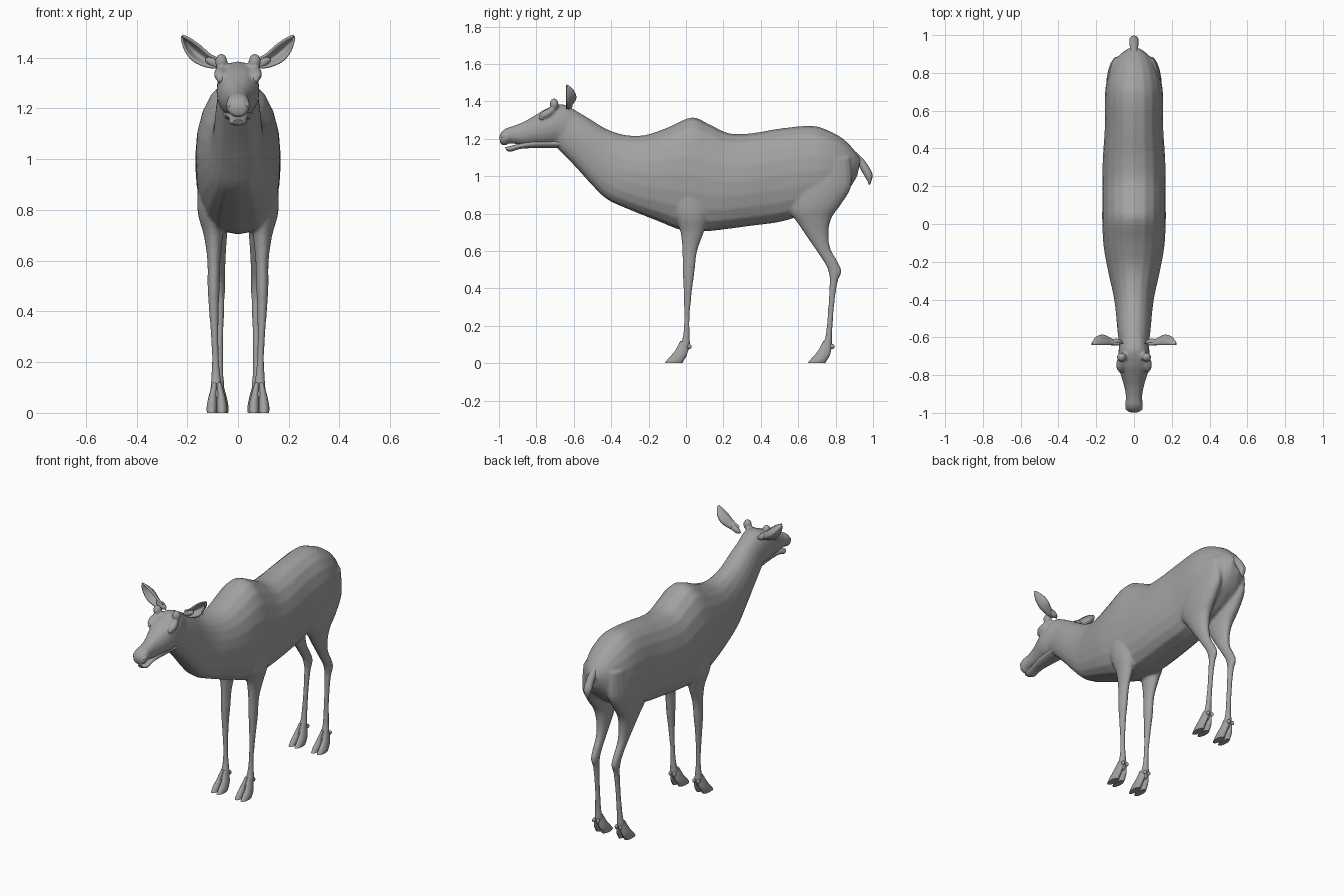
import bpy
import bmesh
from math import sin, cos, pi, copysign
from mathutils import Vector, Matrix

old = bpy.data.objects.get("Cube")
if old:
    bpy.data.objects.remove(old, do_unlink=True)

# One plain grey coat
coat = bpy.data.materials.new("grey coat")
coat.use_nodes = True
GREY = (0.36, 0.36, 0.36, 1)
coat.diffuse_color = GREY
coat.node_tree.nodes["Principled BSDF"].inputs["Base Color"].default_value = GREY


def finish(name, bm, mirrored=False, angle=pi / 3):
    """Turn a bmesh into a smooth-shaded object, optionally mirrored in x."""
    bmesh.ops.recalc_face_normals(bm, faces=bm.faces)
    mesh = bpy.data.meshes.new(name)
    bm.to_mesh(mesh)
    bm.free()
    mesh.materials.append(coat)
    obj = bpy.data.objects.new(name, mesh)
    bpy.context.collection.objects.link(obj)
    bpy.ops.object.select_all(action="DESELECT")
    obj.select_set(True)
    bpy.context.view_layer.objects.active = obj
    bpy.ops.object.shade_smooth_by_angle(angle=angle)
    if mirrored:
        obj.modifiers.new("Mirror", "MIRROR")
    return obj


def spline(rows, steps):
    """Catmull-Rom interpolation through rows of numbers."""
    result = []
    for i in range(len(rows) - 1):
        p = [Vector(rows[max(0, min(len(rows) - 1, i + k))]) for k in (-1, 0, 1, 2)]
        for s in range(steps):
            t = s / steps
            result.append(p[1] + (p[2] - p[0]) * (t / 2)
                          + (p[0] * 2 - p[1] * 5 + p[2] * 4 - p[3]) * (t * t / 2)
                          + (p[1] * 3 - p[0] - p[2] * 3 + p[3]) * (t ** 3 / 2))
    result.append(Vector(rows[-1]))
    return result


def loft(bm, rings, side=1, upper=1.0, lower=1.0, sides=20, steps=4):
    """Closed tube; each ring is (y, z) of one edge, (y, z) of the other,
    half width and x centre. upper / lower below one make the halves boxier."""
    loops = []
    for ya, za, yb, zb, width, centre in spline(rings, steps):
        loop = []
        for k in range(sides):
            c, s = cos(2 * pi * k / sides), sin(2 * pi * k / sides)
            power = upper if c > 0 else lower
            x = centre + width * copysign(abs(s) ** power, s)
            t = (1 + c) / 2
            loop.append(bm.verts.new((x * side, yb + (ya - yb) * t, zb + (za - zb) * t)))
        loops.append(loop)
    for lo, hi in zip(loops, loops[1:]):
        for k in range(sides):
            n = (k + 1) % sides
            bm.faces.new((lo[k], lo[n], hi[n], hi[k]))
    bm.faces.new(loops[0])
    bm.faces.new(loops[-1])


def ball(bm, place, size, tilt=0.0, axis="Y"):
    """Ellipsoid with the given radii."""
    matrix = (Matrix.Translation(place) @ Matrix.Rotation(tilt, 4, axis)
              @ Matrix.Diagonal((*size, 1)))
    bmesh.ops.create_uvsphere(bm, u_segments=16, v_segments=10, radius=1, matrix=matrix)


def central(rows):
    return [(*row, 0) for row in rows]


# Trunk and neck: top edge, bottom edge, half width
trunk = central([
    (-.62, 1.37, -.70, 1.16, .075), (-.52, 1.31, -.60, 1.06, .088),
    (-.42, 1.25, -.50, .95, .097), (-.32, 1.22, -.42, .875, .11),
    (-.22, 1.22, -.30, .82, .135), (-.1, 1.26, -.15, .76, .16),
    (.03, 1.315, -.02, .71, .168), (.12, 1.28, .1, .705, .168),
    (.23, 1.23, .2, .715, .168), (.35, 1.23, .35, .735, .165),
    (.5, 1.255, .5, .755, .155), (.67, 1.27, .62, .79, .155),
    (.76, 1.245, .72, .82, .148), (.84, 1.2, .8, .87, .122),
    (.9, 1.14, .87, .93, .085), (.935, 1.09, .915, 1, .035)])

# Head: forehead edge, mouth edge, half width
head = central([
    (-.57, 1.34, -.62, 1.12, .07), (-.66, 1.385, -.68, 1.16, .082),
    (-.74, 1.365, -.74, 1.16, .084), (-.8, 1.33, -.8, 1.165, .07),
    (-.86, 1.295, -.86, 1.165, .052), (-.92, 1.27, -.91, 1.172, .043),
    (-.96, 1.257, -.945, 1.175, .047), (-.985, 1.238, -.965, 1.165, .045),
    (-1, 1.21, -.99, 1.168, .03)])

# Legs: front edge, back edge, half width, distance from the middle
front_leg = [
    (-.1, .95, .13, .95, .055, .1), (-.065, .8, .12, .8, .055, .105),
    (-.03, .7, .095, .7, .038, .097), (-.02, .6, .06, .6, .026, .095),
    (-.018, .5, .045, .48, .024, .096), (-.014, .4, .034, .4, .019, .095),
    (-.01, .25, .02, .25, .014, .09), (-.016, .15, .02, .15, .018, .087),
    (-.032, .1, .022, .09, .024, .085), (-.055, .06, .005, .05, .022, .083)]
hind_leg = [
    (.58, 1.08, .88, 1.1, .05, .085), (.55, .93, .885, .95, .06, .088),
    (.55, .82, .83, .85, .057, .088), (.6, .745, .78, .78, .046, .083),
    (.65, .67, .762, .7, .034, .078), (.705, .59, .772, .615, .025, .074),
    (.75, .52, .81, .545, .022, .072), (.765, .47, .832, .49, .02, .071),
    (.768, .43, .81, .43, .017, .071), (.76, .3, .792, .3, .015, .072),
    (.748, .16, .782, .16, .018, .075), (.73, .1, .78, .09, .024, .077),
    (.71, .06, .76, .05, .022, .078)]

# Trunk, head and legs are fused into one continuous skin
bm = bmesh.new()
loft(bm, trunk, upper=.9, lower=.65)
loft(bm, head, upper=.8)
for side in (1, -1):
    loft(bm, front_leg, side)
    loft(bm, hind_leg, side)
    ball(bm, (side * .072, -.745, 1.335), (.024, .045, .022), .5, "X")   # brow
    ball(bm, (side * .066, -.705, 1.385), (.025, .025, .032))            # antler stub
    ball(bm, (side * .095, -.625, 1.38), (.04, .02, .02), -side * .5)    # ear root
skin = finish("body", bm)
fuse = skin.modifiers.new("Fuse", "REMESH")
fuse.mode = "VOXEL"
fuse.voxel_size = .008
fuse.use_smooth_shade = True
soften = skin.modifiers.new("Soften", "SMOOTH")
soften.factor = .5
soften.iterations = 5

# Lower jaw, leaving the mouth slit open
bm = bmesh.new()
loft(bm, central([
    (-.68, 1.2, -.66, 1.15, .06), (-.8, 1.2, -.8, 1.15, .046),
    (-.88, 1.178, -.88, 1.147, .036), (-.935, 1.162, -.935, 1.132, .034),
    (-.968, 1.155, -.96, 1.137, .02)]))
finish("lower_jaw", bm)

# Eyes and nostril rims
bm = bmesh.new()
ball(bm, (.07, -.77, 1.315), (.014, .017, .015))
finish("eye", bm, True)
bm = bmesh.new()
ball(bm, (.032, -.972, 1.215), (.014, .018, .014), .5, "X")
finish("nostril", bm, True)

# Ears: cupped leaves between an upper and a lower edge (x, z), with cup depth
bm = bmesh.new()
across = 8
rows = []
for xa, za, xb, zb, depth in spline([
        (.075, 1.395, .085, 1.36, .015), (.11, 1.412, .125, 1.365, .03),
        (.15, 1.447, .175, 1.388, .05), (.19, 1.475, .207, 1.428, .04),
        (.22, 1.488, .222, 1.475, .01)], 4):
    rows.append([bm.verts.new((xa + (xb - xa) * t, -.64 + depth * sin(pi * t),
                               za + (zb - za) * t))
                 for t in (k / across for k in range(across + 1))])
for lo, hi in zip(rows, rows[1:]):
    for k in range(across):
        bm.faces.new((lo[k], lo[k + 1], hi[k + 1], hi[k]))
ear = finish("ear", bm, True)
thick = ear.modifiers.new("Thickness", "SOLIDIFY")
thick.thickness = .008
thick.offset = 0

# Tail
bm = bmesh.new()
loft(bm, central([
    (.91, 1.13, .9, 1.06, .022), (.945, 1.095, .925, 1.05, .022),
    (.975, 1.055, .94, 1.025, .024), (.997, 1.01, .955, 1, .024),
    (.99, .97, .972, .97, .014), (.98, .952, .978, .952, .004)]))
finish("tail", bm)


# Cloven hooves with dewclaws behind
def hoof(name, shift, middle):
    bm = bmesh.new()
    for spread in (-1, 1):
        loft(bm, [(y0 + shift, z0, y1 + shift, z1, w, middle + spread * off)
                  for y0, z0, y1, z1, w, off in (
                      (-.03, .12, .015, .09, .012, .009),
                      (-.06, .065, .005, .045, .018, .017),
                      (-.095, .025, -.01, .018, .021, .02),
                      (-.115, 0, -.02, 0, .02, .02))], sides=14)
        ball(bm, (middle + spread * .014, shift + .017, .09), (.009, .012, .014), .5, "X")
    finish(name, bm, True)


hoof("front_hoof", 0, .083)
hoof("hind_hoof", .765, .078)
